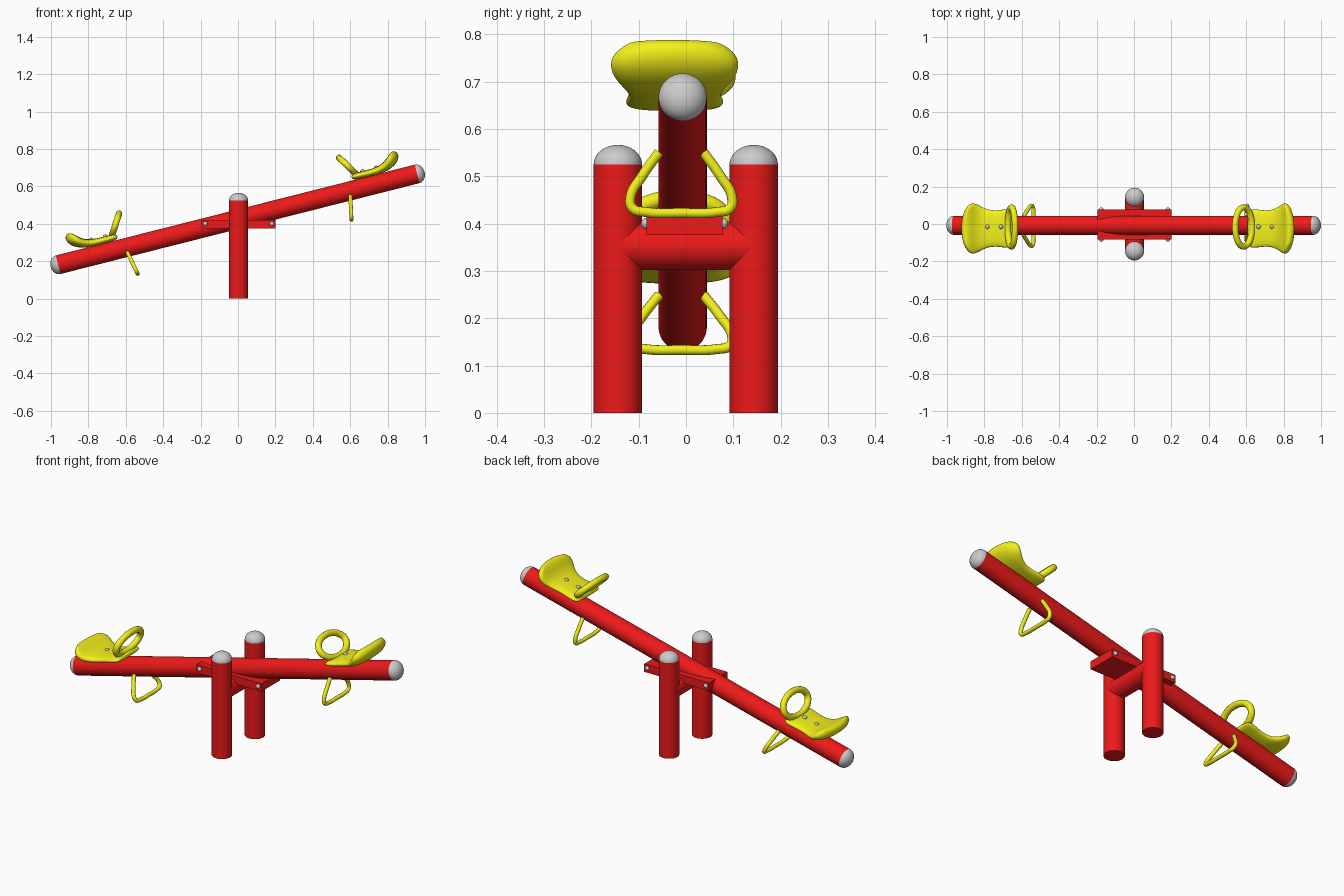
import bpy, bmesh, math
from mathutils import Matrix, Vector

if "Cube" in bpy.data.objects:
    bpy.data.objects.remove(bpy.data.objects["Cube"])

def material(name, rgb):
    m = bpy.data.materials.new(name)
    m.diffuse_color = (*rgb, 1)
    m.use_nodes = True
    m.node_tree.nodes["Principled BSDF"].inputs["Base Color"].default_value = m.diffuse_color
    return m

RED = material("red paint", (0.85, 0.01, 0.01))
YELLOW = material("yellow plastic", (0.9, 0.88, 0.01))
R = 0.051
# Tilted frame of the beam: u along it, v perpendicular
TILT = Matrix.Translation((-0.002, -0.007, 0.424)) @ Matrix.Rotation(-math.radians(14.2), 4, 'Y')

def finish(bm, name, mat=None, M=Matrix(), angle=40):
    bm.transform(M)
    bmesh.ops.recalc_face_normals(bm, faces=bm.faces)
    me = bpy.data.meshes.new(name)
    bm.to_mesh(me)
    bm.free()
    ob = bpy.data.objects.new(name, me)
    bpy.context.collection.objects.link(ob)
    if mat:
        me.materials.append(mat)
    bpy.ops.object.select_all(action='DESELECT')
    ob.select_set(True)
    bpy.context.view_layer.objects.active = ob
    bpy.ops.object.shade_smooth_by_angle(angle=math.radians(angle))
    return ob

def pipe(name, length, M):
    # cylinder along local z, centred
    bm = bmesh.new()
    bmesh.ops.create_cone(bm, cap_ends=True, segments=48, radius1=R, radius2=R, depth=length)
    finish(bm, name, RED, M)

def dome(name, M, r=R, h=0.041):
    # half ellipsoid pointing along local +z
    bm = bmesh.new()
    bmesh.ops.create_uvsphere(bm, u_segments=48, v_segments=24, radius=1)
    bmesh.ops.delete(bm, geom=[v for v in bm.verts if v.co.z < -0.01], context='VERTS')
    finish(bm, name, None, M @ Matrix.Diagonal((r, r, h, 1)))

def bolt(name, M, r=0.012):
    bm = bmesh.new()
    bmesh.ops.create_uvsphere(bm, u_segments=16, v_segments=10, radius=r)
    finish(bm, name, None, M)

def tube(name, pts, r, M, cyclic=False):
    cu = bpy.data.curves.new(name, 'CURVE')
    cu.dimensions = '3D'
    cu.bevel_depth = r
    cu.bevel_resolution = 4
    cu.use_fill_caps = True
    sp = cu.splines.new('BEZIER')
    sp.bezier_points.add(len(pts) - 1)
    for b, p in zip(sp.bezier_points, pts):
        b.co = M @ Vector(p)
        b.handle_left_type = b.handle_right_type = 'AUTO'
    sp.use_cyclic_u = cyclic
    cu.materials.append(YELLOW)
    bpy.context.collection.objects.link(bpy.data.objects.new(name, cu))

# Seat sections: u, v, half width, half thickness
SECTIONS = [(.646, .066, .085, .008), (.658, .069, .106, .017), (.70, .068, .104, .019),
            (.75, .067, .096, .019), (.80, .069, .106, .021), (.845, .082, .130, .026),
            (.878, .104, .141, .031), (.897, .127, .128, .027), (.907, .146, .095, .013)]

def seat(name, M):
    bm = bmesh.new()
    rings = []
    n = 16
    for i, (u, v, w, t) in enumerate(SECTIONS):
        a = Vector(SECTIONS[max(i - 1, 0)][:2])
        b = Vector(SECTIONS[min(i + 1, len(SECTIONS) - 1)][:2])
        d = (b - a).normalized()
        ring = []
        for k in range(n):
            ang = 2 * math.pi * k / n
            c, s = math.cos(ang), math.sin(ang)
            y = w * math.copysign(abs(c) ** 0.75, c)
            h = t * math.copysign(abs(s) ** 0.75, s)
            wrap = max(0, (u - .80) / .1) * 0.02 * c * c   # back curls round the rider
            ring.append(bm.verts.new((u - d.y * h - wrap, y - 0.017, v + d.x * h)))
        rings.append(ring)
    for r0, r1 in zip(rings, rings[1:]):
        for k in range(n):
            bm.faces.new((r0[k], r0[(k + 1) % n], r1[(k + 1) % n], r1[k]))
    for ring in (rings[0], rings[-1]):
        for k in range(n // 2 - 1):
            q = [ring[k], ring[k + 1], ring[n - k - 2], ring[n - k - 1]]
            bm.faces.new(q)
    ob = finish(bm, name, YELLOW, M, 180)
    ob.modifiers.new("smooth", 'SUBSURF').levels = 2
    ob.modifiers["smooth"].render_levels = 2

# Posts and crossbar
for side, y in (("front", -0.144), ("back", 0.143)):
    pipe(side + "_post", 0.525, Matrix.Translation((0.003, y, 0.2625)))
    dome(side + "_post_cap", Matrix.Translation((0.003, y, 0.525)))
pipe("crossbar", 0.28, Matrix.Translation((0.003, 0, 0.353)) @ Matrix.Rotation(math.pi / 2, 4, 'X'))

# Bracket block with side bolts
bm = bmesh.new()
bmesh.ops.create_cube(bm, size=1)
finish(bm, "bracket", RED, Matrix.Translation((0.003, -0.003, 0.398)) @ Matrix.Diagonal((0.394, 0.16, 0.044, 1)))
for sx in (-1, 1):
    for sy in (-1, 1):
        bolt("bracket_bolt", Matrix.Translation((0.003 + sx * 0.178, -0.003 + sy * 0.08, 0.4)))

# Beam
pipe("beam", 1.98, TILT @ Matrix.Rotation(math.pi / 2, 4, 'Y'))

# Both rider ends, mirrored along the beam
for side, s in (("right", 1), ("left", -1)):
    M = TILT @ Matrix.Diagonal((s, 1, 1, 1))
    dome(side + "_beam_cap", M @ Matrix.Translation((0.99, 0, 0)) @ Matrix.Rotation(math.pi / 2, 4, 'Y'))
    seat(side + "_seat", M)
    for u in (.71, .785):
        bolt(side + "_seat_bolt", M @ Matrix.Translation((u, -0.008, 0.085)))
    # Hand ring leaning towards the middle
    ring = []
    for k in range(12):
        a = 2 * math.pi * k / 12
        e = 0.062 * math.sin(a)
        ring.append((.640 - .53 * e, -.009 + .104 * math.cos(a), .133 + .85 * e))
    tube(side + "_handle", ring, 0.017, M, True)
    # Foot loop under the beam
    half = [(.047, -.025), (.083, -.075), (.107, -.118), (.103, -.141), (.075, -.149)]
    loop = half + [(0, -.151)] + [(-y, v) for y, v in reversed(half)]
    tube(side + "_foot_loop", [(.620 + .2 * v, y - .003, v) for y, v in loop], 0.0105, M)
